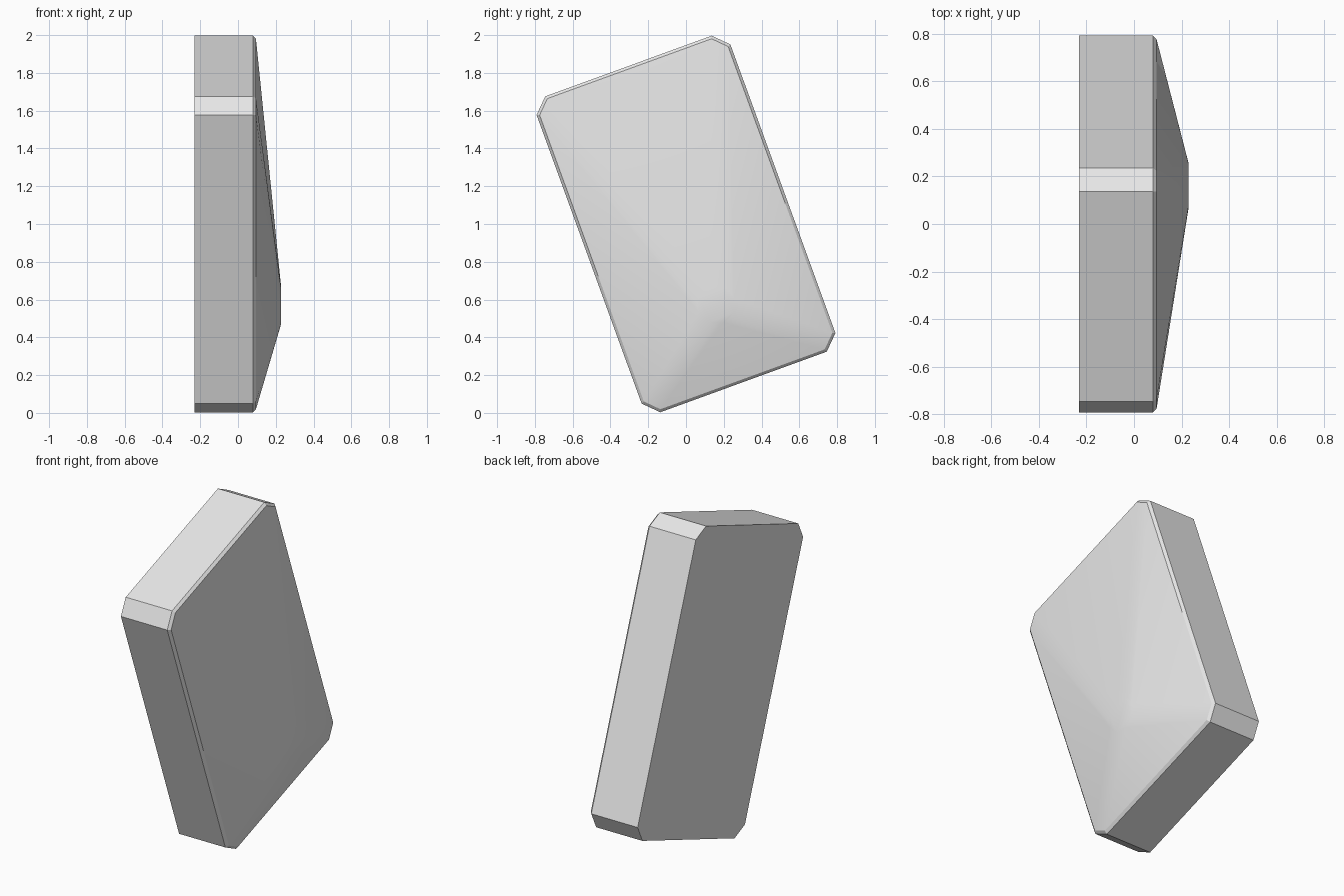
import bpy, bmesh, math
from mathutils import Matrix, Vector

cube = bpy.data.objects.get("Cube")
if cube:
    bpy.data.objects.remove(cube, do_unlink=True)

TILT = math.radians(20)
HALF_W, HALF_H, CHAMFER, LIP = 0.546, 0.890, 0.077, 0.015


def material(name, rgb):
    mat = bpy.data.materials.new(name)
    mat.use_nodes = True
    mat.diffuse_color = (*rgb, 1)
    mat.node_tree.nodes["Principled BSDF"].inputs["Base Color"].default_value = (*rgb, 1)
    return mat


def outline(x, inset):
    """Chamfered rectangle in the tilted plane at depth x."""
    w, h = HALF_W - inset, HALF_H - inset
    c = CHAMFER - inset * 0.586
    tilt = Matrix.Rotation(TILT, 3, 'X')
    return [tilt @ Vector((x, sy * a, sz * b)) + Vector((0, 0, 1))
            for sy in (-1, 1) for sz in (-1, 1)
            for a, b in ((w - c, h), (w, h - c))]


# Slab sides, narrow bevelled lip and the round flat tip of the raised face
points = outline(-0.23, 0) + outline(0.08, 0) + outline(0.095, LIP)
for i in range(32):
    a = math.tau * i / 32
    points.append(Vector((0.228, 0.16 + 0.1 * math.cos(a), 0.57 + 0.1 * math.sin(a))))

# Stretch the skin over all the sections
bm = bmesh.new()
for p in points:
    bm.verts.new(p)
bmesh.ops.convex_hull(bm, input=bm.verts[:])
bmesh.ops.dissolve_limit(bm, angle_limit=math.radians(0.3),
                         verts=bm.verts[:], edges=bm.edges[:])
bmesh.ops.recalc_face_normals(bm, faces=bm.faces[:])
mesh = bpy.data.meshes.new("faceted_block")
bm.to_mesh(mesh)
bm.free()

block = bpy.data.objects.new("faceted_block", mesh)
bpy.context.collection.objects.link(block)
mesh.materials.append(material("light grey", (0.8, 0.8, 0.8)))

# Soft ridges on the raised face, sharp rim
bpy.ops.object.select_all(action='DESELECT')
block.select_set(True)
bpy.context.view_layer.objects.active = block
bpy.ops.object.shade_smooth_by_angle(angle=math.radians(20))
